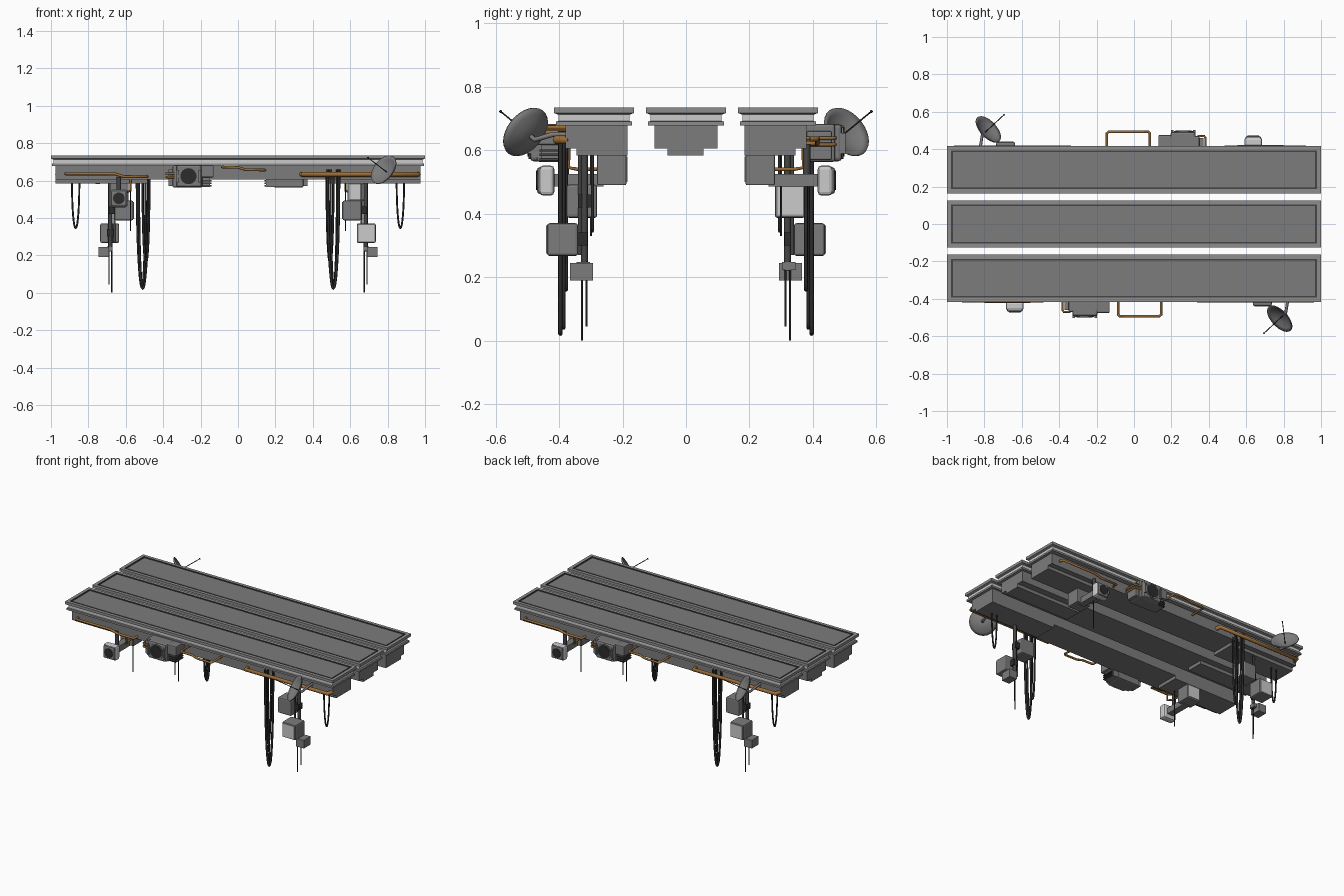
import bpy, bmesh, math
from mathutils import Vector, Matrix

if "Cube" in bpy.data.objects:
    bpy.data.objects.remove(bpy.data.objects["Cube"])


def mat(name, r, g, b):
    m = bpy.data.materials.new(name)
    m.diffuse_color = (r, g, b, 1)
    m.use_nodes = True
    m.node_tree.nodes["Principled BSDF"].inputs["Base Color"].default_value = m.diffuse_color
    return m


GREY = mat("dark_grey", 0.20, 0.20, 0.20)
RIM = mat("rim_grey", 0.27, 0.27, 0.27)
LIGHT = mat("light", 0.60, 0.60, 0.60)
COPPER = mat("copper", 0.34, 0.155, 0.038)
DARK = mat("groove", 0.06, 0.06, 0.06)
BLACK = mat("black", 0.025, 0.025, 0.025)
paired = []  # parts that get a copy turned half way round z


def finish(name, bm, material=GREY, pair=True, smooth=False):
    bmesh.ops.recalc_face_normals(bm, faces=bm.faces)
    me = bpy.data.meshes.new(name)
    bm.to_mesh(me)
    bm.free()
    for m in (material if isinstance(material, list) else [material]):
        me.materials.append(m)
    if smooth:
        for p in me.polygons:
            p.use_smooth = True
    ob = bpy.data.objects.new(name, me)
    bpy.context.collection.objects.link(ob)
    if pair:
        paired.append(ob)
    return ob


def box(name, x, y, z, material=GREY, bevel=0.0, pair=True):
    bm = bmesh.new()
    bmesh.ops.create_cube(bm, size=1)
    for v in bm.verts:
        v.co = [(r[0] + r[1]) / 2 + c * abs(r[1] - r[0]) for r, c in zip((x, y, z), v.co)]
    if bevel:
        bmesh.ops.bevel(bm, geom=bm.edges[:], offset=bevel, segments=2, profile=0.5, affect='EDGES')
    return finish(name, bm, material, pair)


def tube(name, pts, r, material):
    cu = bpy.data.curves.new(name, 'CURVE')
    cu.dimensions = '3D'
    cu.bevel_depth = r
    cu.bevel_resolution = 2
    cu.use_fill_caps = True
    sp = cu.splines.new('POLY')
    sp.points.add(len(pts) - 1)
    for p, c in zip(sp.points, pts):
        p.co = (*c, 1)
    tmp = bpy.data.objects.new(name + "_path", cu)
    bpy.context.collection.objects.link(tmp)
    me = bpy.data.meshes.new_from_object(tmp.evaluated_get(bpy.context.evaluated_depsgraph_get()))
    bpy.data.objects.remove(tmp)
    bm = bmesh.new()
    bm.from_mesh(me)
    finish(name, bm, material, smooth=True)


def hanging(name, cx, w, y, bottom, r, top=0.62):
    pts = []
    for i in range(21):
        a = math.pi * i / 20
        pts.append((cx - w * math.cos(a), y, top - (top - bottom) * math.sin(a) ** 0.9))
    tube(name, pts, r, BLACK)


def disc(name, c, r, depth, material):
    # cylinder along y
    bm = bmesh.new()
    bmesh.ops.create_cone(bm, cap_ends=True, segments=24, radius1=r, radius2=r, depth=depth,
                          matrix=Matrix.Translation(c) @ Matrix.Rotation(math.pi / 2, 4, 'X'))
    finish(name, bm, material)


def deck(name, y, pair):
    # stepped deck edge lofted from rectangles: inset, height, material of the band above
    bm = bmesh.new()
    rings = []
    steps = [(0.030, 0.678, 1), (0.006, 0.678, 1), (0.006, 0.690, 1), (0.014, 0.692, 2), (0.014, 0.712, 1),
             (0, 0.717, 1), (0, 0.735, 1), (0.022, 0.735, 3), (0.022, 0.729, 3), (0.031, 0.729, 3),
             (0.031, 0.733, 0)]
    for d, z, _ in steps:
        x0, y0, y1 = 1 - d, y - 0.126 + d, y + 0.126 - d
        rings.append([bm.verts.new(c) for c in
                      ((-x0, y0, z), (x0, y0, z), (x0, y1, z), (-x0, y1, z))])
    for a, b, s in zip(rings, rings[1:], steps):
        for i in range(4):
            bm.faces.new((a[i], a[(i + 1) % 4], b[(i + 1) % 4], b[i])).material_index = s[2]
    bm.faces.new(rings[0])
    bm.faces.new(rings[-1])
    finish(name, bm, [GREY, RIM, LIGHT, DARK], pair)


# Decks and the beams beneath them
deck("outer_deck", -0.290, True)
deck("middle_deck", 0, False)
box("outer_beam", (-0.975, 0.975), (-0.38, -0.185), (0.605, 0.68))
for s in (-1, 1):
    box("outer_beam_end", (s * 0.975, s * 0.485), (-0.345, -0.185), (0.583, 0.607))
box("middle_beam", (-0.975, 0.975), (-0.10, 0.10), (0.605, 0.68), pair=False)
for s in (-1, 1):
    box("middle_beam_end", (s * 0.975, s * 0.485), (-0.058, 0.055), (0.583, 0.607), pair=False)

# Copper pipes along the edge
tube("left_pipe", [(-0.92, -0.39, 0.636), (-0.915, -0.414, 0.636), (-0.66, -0.414, 0.636), (-0.61, -0.414, 0.621),
                   (-0.49, -0.414, 0.621), (-0.485, -0.37, 0.621)], 0.008, COPPER)
tube("right_pipe", [(0.34, -0.37, 0.633), (0.345, -0.410, 0.633), (0.955, -0.410, 0.633), (0.965, -0.37, 0.633)],
     0.013, COPPER)
tube("pipe_loop", [(-0.085, -0.37, 0.672), (-0.085, -0.485, 0.672), (-0.077, -0.493, 0.672), (0.0, -0.493, 0.67),
                   (0.04, -0.493, 0.658), (0.135, -0.493, 0.656), (0.145, -0.485, 0.656), (0.145, -0.37, 0.656)],
     0.007, COPPER)
tube("drop_pipe", [(-0.575, -0.37, 0.62), (-0.575, -0.37, 0.545), (-0.59, -0.34, 0.54), (-0.60, -0.27, 0.54)],
     0.006, COPPER)

# Fan unit
box("fan_body", (-0.35, -0.19), (-0.47, -0.37), (0.563, 0.683), bevel=0.008)
box("fan_housing", (-0.33, -0.195), (-0.492, -0.45), (0.565, 0.683), bevel=0.012)
box("fan_side_unit", (-0.20, -0.13), (-0.475, -0.37), (0.617, 0.683), bevel=0.006)
box("fan_lower_unit", (-0.20, -0.15), (-0.455, -0.375), (0.566, 0.618))
for z in (0.568, 0.582, 0.596):
    box("fan_vent", (-0.20, -0.142), (-0.462, -0.38), (z, z + 0.007), DARK)
box("fan_left_unit", (-0.372, -0.34), (-0.46, -0.38), (0.57, 0.66), bevel=0.004)
disc("fan_ring", (-0.265, -0.491, 0.623), 0.050, 0.012, GREY)
disc("fan_face", (-0.265, -0.494, 0.623), 0.043, 0.012, BLACK)
for x in (-0.322, -0.204):
    box("fan_bracket", (x - 0.006, x + 0.006), (-0.502, -0.47), (0.59, 0.655))
for z in (0.618, 0.638):
    tube("fan_pipe", [(-0.34, -0.47, z), (-0.375, -0.47, z), (-0.383, -0.46, z), (-0.383, -0.36, z)],
         0.006, COPPER)

# Camera and its mount on the left
box("camera_body", (-0.685, -0.59), (-0.462, -0.415), (0.457, 0.552), LIGHT, 0.012)
box("camera_front", (-0.680, -0.595), (-0.470, -0.44), (0.462, 0.547), GREY, 0.010)
disc("camera_lens", (-0.637, -0.468, 0.505), 0.031, 0.010, BLACK)
box("camera_arm", (-0.66, -0.615), (-0.42, -0.26), (0.485, 0.525))
box("camera_mount", (-0.685, -0.585), (-0.28, -0.188), (0.49, 0.59), bevel=0.004)
box("camera_mount_face", (-0.675, -0.595), (-0.20, -0.184), (0.50, 0.58), LIGHT)
tube("camera_post", [(-0.637, -0.38, 0.62), (-0.637, -0.38, 0.50)], 0.012, DARK)
tube("camera_wire", [(-0.575, -0.30, 0.62), (-0.575, -0.30, 0.33)], 0.003, BLACK)

# Screen cluster on the right
tube("screen_post", [(0.683, -0.32, 0.61), (0.683, -0.32, 0.22)], 0.011, DARK)
tube("screen_post_thin", [(0.66, -0.335, 0.61), (0.66, -0.335, 0.27)], 0.006, DARK)
box("upper_screen_body", (0.56, 0.66), (-0.377, -0.28), (0.387, 0.492), bevel=0.008)
box("upper_screen_face", (0.556, 0.57), (-0.369, -0.288), (0.395, 0.484), LIGHT)
box("upper_screen_bracket", (0.655, 0.69), (-0.34, -0.30), (0.42, 0.46), BLACK)
box("lower_screen_body", (0.635, 0.737), (-0.438, -0.34), (0.267, 0.37), bevel=0.008)
box("lower_screen_face", (0.643, 0.729), (-0.442, -0.43), (0.275, 0.362), LIGHT)
box("lower_screen_bracket", (0.665, 0.70), (-0.345, -0.31), (0.30, 0.34), BLACK)
box("junction_box", (0.69, 0.747), (-0.365, -0.293), (0.19, 0.245))
box("junction_bracket", (0.67, 0.70), (-0.345, -0.303), (0.222, 0.247))
tube("long_wire", [(0.675, -0.328, 0.25), (0.675, -0.328, 0.0)], 0.003, BLACK)
tube("short_wire", [(0.69, -0.314, 0.25), (0.69, -0.314, 0.045)], 0.003, BLACK)

# Hanging cables
hanging("long_cable", 0.510, 0.030, -0.396, 0.022, 0.007, 0.66)
hanging("long_cable_inner", 0.512, 0.018, -0.386, 0.04, 0.006, 0.66)
hanging("medium_cable", 0.492, 0.018, -0.378, 0.16, 0.006)
hanging("short_cable", 0.868, 0.020, -0.295, 0.345, 0.005)

# Dish with its feed rod and arm
centre = Vector((0.78, -0.505, 0.657))
tip = Vector((0.695, -0.584, 0.722))
axis = (tip - centre).normalized()
bm = bmesh.new()
turn = Matrix.Translation(centre) @ axis.to_track_quat('Z', 'Y').to_matrix().to_4x4()
N, rings = 28, []
outer = [(0.087 * k / 5, -0.030 + 0.030 * (k / 5) ** 2) for k in range(1, 6)]
inner = [(r * 0.98, z + 0.005) for r, z in reversed(outer)]
for r, z in outer + inner:
    rings.append([bm.verts.new(turn @ Vector((r * math.cos(2 * math.pi * i / N), r * math.sin(2 * math.pi * i / N), z)))
                  for i in range(N)])
for a, b in zip(rings, rings[1:]):
    for i in range(N):
        bm.faces.new((a[i], a[(i + 1) % N], b[(i + 1) % N], b[i]))
bm.faces.new(rings[0])
bm.faces.new(rings[-1])
finish("dish", bm, smooth=True)
back = centre - axis * 0.029
tube("dish_feed", [back, tip], 0.0025, BLACK)
bm = bmesh.new()
bmesh.ops.create_uvsphere(bm, u_segments=10, v_segments=6, radius=0.005, matrix=Matrix.Translation(tip))
finish("dish_feed_tip", bm, BLACK, smooth=True)
tube("dish_arm", [back, back - axis * 0.02, (0.82, -0.42, 0.65), (0.82, -0.37, 0.65)], 0.008, GREY)

# Second side: the same parts turned half way round
for ob in paired:
    other = ob.copy()
    other.name = "back_" + ob.name
    other.rotation_euler = (0, 0, math.pi)
    bpy.context.collection.objects.link(other)
